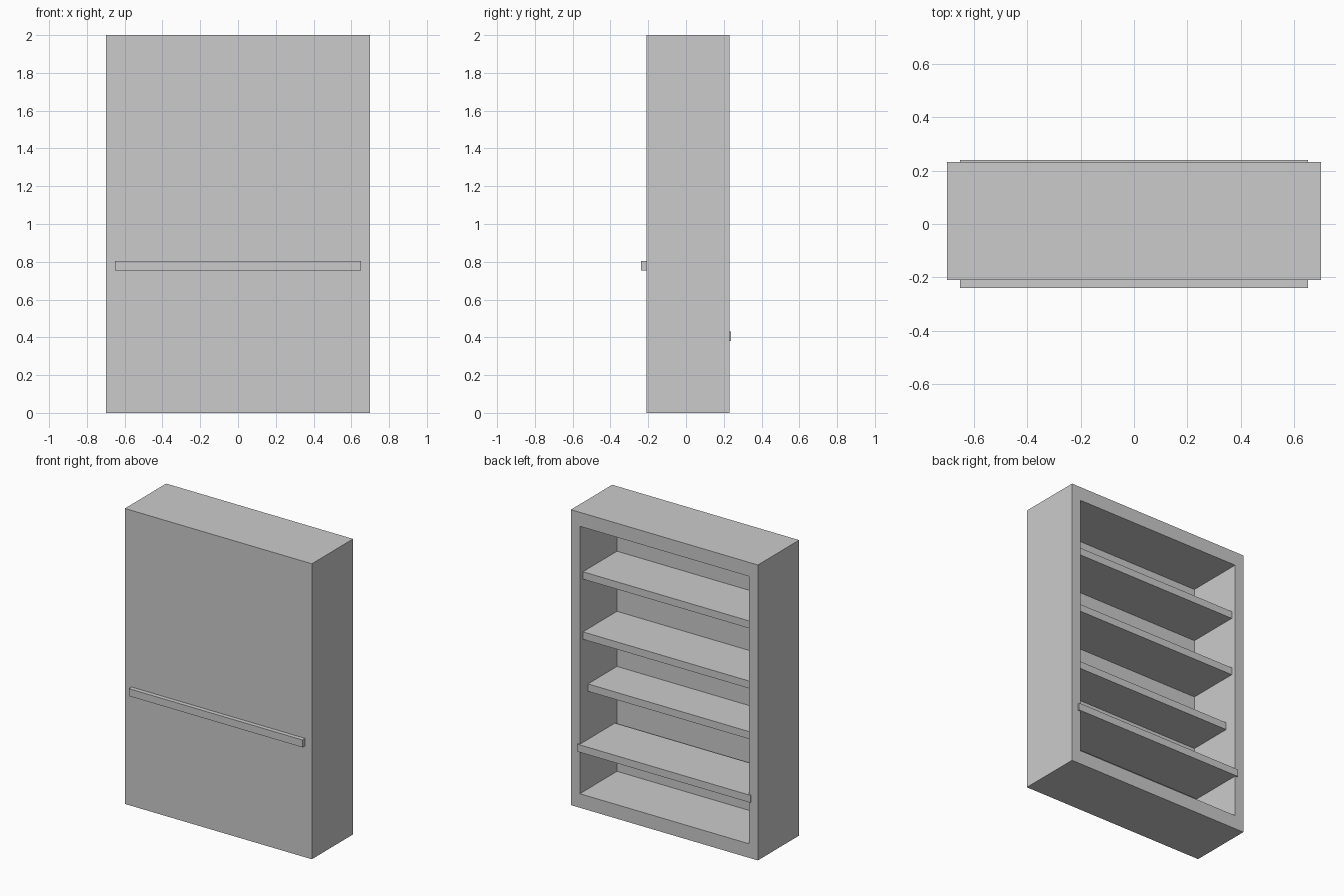
import bpy
import bmesh
from mathutils import Matrix, Vector

if "Cube" in bpy.data.objects:
    bpy.data.objects.remove(bpy.data.objects["Cube"])


def box_bmesh(lo, hi):
    lo, hi = Vector(lo), Vector(hi)
    bm = bmesh.new()
    bmesh.ops.create_cube(
        bm, size=1,
        matrix=Matrix.Translation((lo + hi) / 2) @ Matrix.Diagonal((*(hi - lo), 1)))
    return bm


def finish(name, bm):
    bmesh.ops.recalc_face_normals(bm, faces=bm.faces)
    mesh = bpy.data.meshes.new(name)
    bm.to_mesh(mesh)
    bm.free()
    obj = bpy.data.objects.new(name, mesh)
    bpy.context.collection.objects.link(obj)
    return obj


# Cabinet: a box whose +y face is inset and pushed in to form the open side
W, H = 0.70, 2.0
Y0, Y1 = -0.21, 0.231
SIDE, CAP, DEPTH = 0.067, 0.095, 0.397

bm = box_bmesh((-W, Y0, 0), (W, Y1, H))
bm.faces.ensure_lookup_table()
opening = max(bm.faces, key=lambda f: f.calc_center_median().y)
bmesh.ops.inset_individual(bm, faces=[opening], thickness=0.05)
for v in opening.verts:
    v.co.x = (W - SIDE) * (1 if v.co.x > 0 else -1)
    v.co.z = H - CAP if v.co.z > H / 2 else CAP
walls = bmesh.ops.extrude_discrete_faces(bm, faces=[opening])
for v in walls["faces"][0].verts:
    v.co.y -= DEPTH
finish("cabinet", bm)

# Shelves: (top height, open-side edge), each let into the side walls
SHELF_DEPTH, SHELF_THICK, SHELF_HALF = 0.383, 0.05, 0.65
shelves = [(0.43, 0.239), (0.805, 0.144), (1.178, 0.198), (1.585, 0.198)]
for i, (top, edge) in enumerate(shelves, 1):
    finish(f"shelf_{i}", box_bmesh(
        (-SHELF_HALF, edge - SHELF_DEPTH, top - SHELF_THICK),
        (SHELF_HALF, edge, top)))
